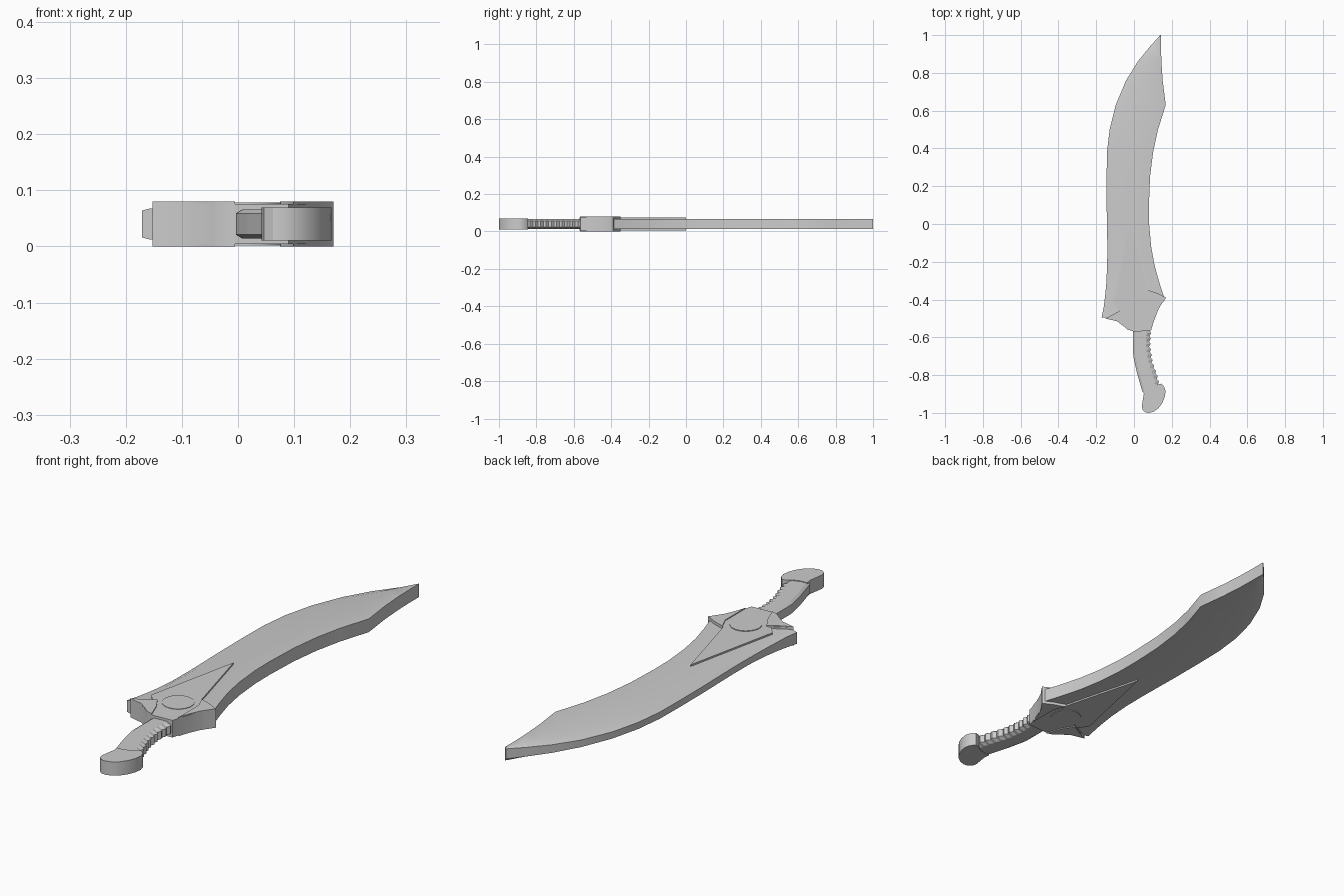
import bpy, bmesh, math

MID = 0.041  # mid height of the sword lying flat


def finish(name, bm, angle=25):
    bmesh.ops.recalc_face_normals(bm, faces=bm.faces)
    mesh = bpy.data.meshes.new(name)
    bm.to_mesh(mesh)
    bm.free()
    obj = bpy.data.objects.new(name, mesh)
    bpy.context.collection.objects.link(obj)
    bpy.ops.object.select_all(action='DESELECT')
    obj.select_set(True)
    bpy.context.view_layer.objects.active = obj
    bpy.ops.object.shade_smooth_by_angle(angle=math.radians(angle))
    return obj


def plate(name, pts, half):
    """Flat outline extruded equally above and below the mid height."""
    bm = bmesh.new()
    face = bm.faces.new([bm.verts.new((x, y, MID - half)) for x, y in pts])
    new = bmesh.ops.extrude_face_region(bm, geom=[face])['geom']
    bmesh.ops.translate(bm, vec=(0, 0, 2 * half),
                        verts=[v for v in new if isinstance(v, bmesh.types.BMVert)])
    return finish(name, bm)


def loft(name, sections, angle=25):
    """Skin over half sections of (x, half height) mirrored below, at each y."""
    bm = bmesh.new()
    rings = []
    for y, sec in sections:
        ring = [(x, y, MID + h) for x, h in sec] + [(x, y, MID - h) for x, h in reversed(sec)]
        rings.append([bm.verts.new(p) for p in ring])
    n = len(rings[0])
    for a, b in zip(rings, rings[1:]):
        for i in range(n):
            j = (i + 1) % n
            bm.faces.new((a[i], a[j], b[j], b[i]))
    bm.faces.new(rings[0])
    bm.faces.new(rings[-1])
    return finish(name, bm, angle)


def lerp(table, y):
    for (y0, v0), (y1, v1) in zip(table, table[1:]):
        if y1 <= y <= y0:
            return v0 + (v1 - v0) * (y0 - y) / (y0 - y1)
    return table[-1][1]


# Blade: y, cutting edge x, bevel line x, back x, edge half thickness
blade = [
    (1.00, 0.139, 0.141, 0.143, 0.021), (0.94, 0.085, 0.107, 0.143, 0.019),
    (0.86, 0.020, 0.063, 0.145, 0.017), (0.76, -0.042, 0.005, 0.152, 0.015),
    (0.63, -0.097, -0.050, 0.168, 0.014), (0.50, -0.129, -0.088, 0.127, 0.014),
    (0.38, -0.143, -0.108, 0.101, 0.014), (0.25, -0.145, -0.113, 0.085, 0.014),
    (0.10, -0.145, -0.112, 0.079, 0.014), (0.00, -0.143, -0.110, 0.080, 0.014),
    (-0.12, -0.141, -0.112, 0.091, 0.014), (-0.22, -0.142, -0.115, 0.109, 0.014),
    (-0.32, -0.147, -0.118, 0.137, 0.016), (-0.39, -0.154, -0.120, 0.160, 0.019),
    (-0.44, -0.160, -0.130, 0.120, 0.022), (-0.495, -0.171, -0.155, 0.090, 0.024)]
loft("blade", [(y, [(e, t), (b, 0.028), (r, 0.028)]) for y, e, b, r, t in blade])

# Raised wedge on both blade faces, pointing towards the tip
plate("blade_wedge", [(-0.02, 0.0), (0.073, -0.35), (0.08, -0.45), (-0.06, -0.48),
                      (-0.11, -0.42)], 0.035)

# Guard body with two thicker arms
plate("guard_core", [(0.164, -0.392), (0.075, -0.35), (-0.06, -0.45), (-0.145, -0.498),
                     (-0.09, -0.515), (-0.05, -0.545), (0.0, -0.57), (0.09, -0.565),
                     (0.103, -0.52), (0.13, -0.45)], 0.036)
plate("guard_right_arm", [(0.17, -0.39), (0.125, -0.367), (0.075, -0.35), (0.098, -0.40),
                          (0.098, -0.535), (0.112, -0.49), (0.135, -0.44)], 0.040)
plate("guard_left_arm", [(-0.152, -0.50), (-0.10, -0.476), (-0.06, -0.45), (-0.03, -0.50),
                         (-0.005, -0.568), (-0.035, -0.558), (-0.055, -0.54),
                         (-0.09, -0.515)], 0.040)
# Plain round boss
plate("guard_boss", [(0.015 + 0.062 * math.cos(a * math.tau / 32),
                      -0.42 + 0.062 * math.sin(a * math.tau / 32)) for a in range(32)], 0.038)

# Grip with finger ridges along its right edge
left = [(-0.55, -0.004), (-0.70, -0.004), (-0.79, 0.016), (-0.90, 0.048)]
right = [(-0.55, 0.092), (-0.65, 0.088), (-0.73, 0.100), (-0.80, 0.125), (-0.90, 0.148)]
grip = []
for i in range(25):
    y = -0.55 - 0.34 * i / 24
    l, r = lerp(left, y), lerp(right, y)
    d = 0.009 if i % 2 else 0.0
    grip.append((y, [(l, 0.019), (l + 0.012, 0.026), (r - 0.022 - d / 2, 0.026),
                     (r - d, 0.016)]))
loft("grip", grip, 20)

# Hooked pommel
plate("pommel", [(0.048, -0.875), (0.052, -0.90), (0.047, -0.93), (0.042, -0.965),
                 (0.046, -0.985), (0.062, -0.998), (0.08, -1.0), (0.105, -0.993),
                 (0.13, -0.975), (0.15, -0.948), (0.163, -0.915), (0.167, -0.885),
                 (0.16, -0.862), (0.145, -0.845), (0.125, -0.85), (0.105, -0.865),
                 (0.075, -0.875)], 0.029)

for obj in bpy.data.objects:
    obj.location.z = 0.040 - MID
